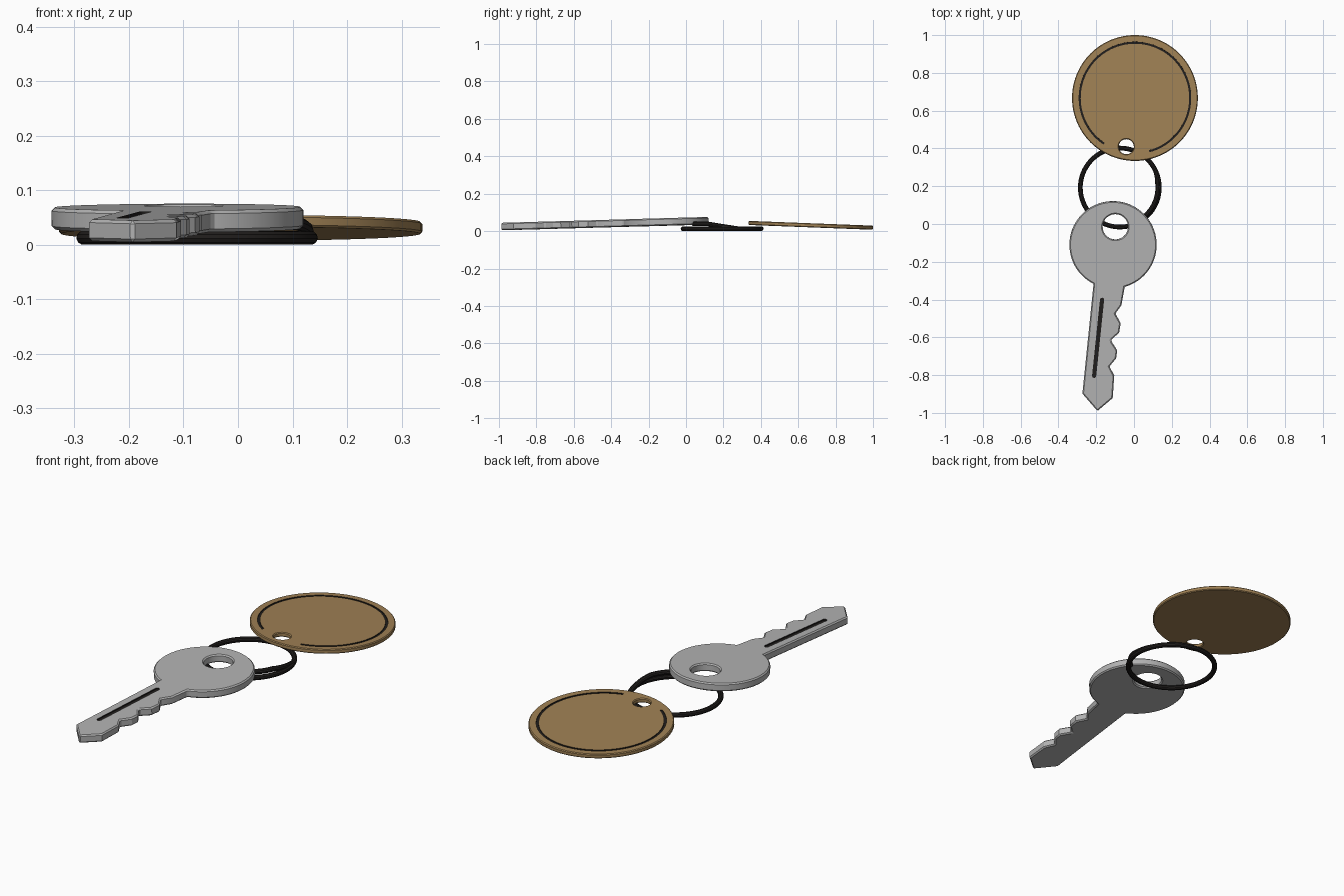
import bpy, bmesh
from math import sin, cos, radians, asin, pi
from mathutils import Matrix

if "Cube" in bpy.data.objects:
    bpy.data.objects.remove(bpy.data.objects["Cube"])


def material(name, colour, metallic=0.0):
    mat = bpy.data.materials.new(name)
    mat.use_nodes = True
    mat.diffuse_color = (*colour, 1)
    shader = mat.node_tree.nodes["Principled BSDF"]
    shader.inputs["Base Color"].default_value = (*colour, 1)
    shader.inputs["Metallic"].default_value = metallic
    shader.inputs["Roughness"].default_value = 0.5
    return mat


steel = material("steel", (0.45, 0.45, 0.45))
brass = material("brass", (0.35, 0.22, 0.09))
dark = material("dark", (0.015, 0.013, 0.012))


def arc(cx, cy, r, start, end, steps=64):
    angles = [radians(start + (end - start) * i / steps) for i in range(steps + 1)]
    return [(cx + r * cos(a), cy + r * sin(a)) for a in angles]


def circle(cx, cy, r, steps=64):
    return arc(cx, cy, r, 0, 360, steps)[:-1]


def plate(name, outline, bottom, top, mat, matrix):
    """Extrude a flat outline between two heights."""
    bm = bmesh.new()
    face = bm.faces.new([bm.verts.new((x, y, bottom)) for x, y in outline])
    ext = bmesh.ops.extrude_face_region(bm, geom=[face])
    verts = [v for v in ext["geom"] if isinstance(v, bmesh.types.BMVert)]
    bmesh.ops.translate(bm, vec=(0, 0, top - bottom), verts=verts)
    bmesh.ops.recalc_face_normals(bm, faces=bm.faces)
    mesh = bpy.data.meshes.new(name)
    bm.to_mesh(mesh)
    bm.free()
    mesh.materials.append(mat)
    obj = bpy.data.objects.new(name, mesh)
    bpy.context.collection.objects.link(obj)
    obj.matrix_world = matrix
    return obj


def activate(obj):
    bpy.ops.object.select_all(action="DESELECT")
    obj.select_set(True)
    bpy.context.view_layer.objects.active = obj


def cut(obj, outline, bottom, top, mat):
    cutter = plate("cutter", outline, bottom, top, mat, obj.matrix_world.copy())
    cutter.hide_render = True
    mod = obj.modifiers.new("cut", "BOOLEAN")
    mod.operation = "DIFFERENCE"
    mod.solver = "EXACT"
    mod.material_mode = "TRANSFER"
    mod.object = cutter
    activate(obj)
    bpy.ops.object.modifier_apply(modifier=mod.name)
    bpy.data.objects.remove(cutter)


def bevel(obj, width):
    mod = obj.modifiers.new("bevel", "BEVEL")
    mod.width = width
    mod.segments = 1
    mod.limit_method = "ANGLE"
    mod.angle_limit = radians(60)
    activate(obj)
    bpy.ops.object.modifier_apply(modifier=mod.name)


def smooth(obj):
    activate(obj)
    bpy.ops.object.shade_smooth_by_angle(angle=radians(30))


def placed(x, y, z, tilt, turn):
    return (Matrix.Translation((x, y, z)) @ Matrix.Rotation(radians(turn), 4, "Z")
            @ Matrix.Rotation(radians(tilt), 4, "X"))


# Key: round bow and toothed blade in one outline, then hole and groove
BOW, HALF, T = 0.231, 0.083, 0.02
side = asin(HALF / BOW) * 180 / pi
bow = arc(0, 0, BOW, -90 + side, 270 - side)
blade = [(-0.086, -0.80), (0.002, -0.884), (0.076, -0.808), (0.073, -0.69),
         (0.043, -0.643), (0.074, -0.597), (0.076, -0.555), (0.036, -0.504),
         (0.077, -0.46), (0.08, -0.409), (0.047, -0.362), (0.075, -0.314)]
key = plate("key", bow + blade, -T, T, steel, placed(-0.111, -0.11, 0.049, 1.6, -5.5))
cut(key, circle(0.003, 0.096, 0.067, 48), -0.1, 0.1, steel)
bevel(key, 0.006)
slot = arc(-0.03, -0.295, 0.011, 0, 180, 8) + arc(-0.033, -0.70, 0.011, 180, 360, 8)
cut(key, slot, T - 0.006, T + 0.02, dark)
smooth(key)

# Tag: brass disc with a hanging hole and an engraved border
T = 0.011
tag = plate("tag", circle(0, 0, 0.333, 96), -T, T, brass,
            placed(0.005, 0.667, 0.031, -2.2, 0))
cut(tag, circle(-0.046, -0.258, 0.04, 32), -0.1, 0.1, brass)
bevel(tag, 0.004)
border = arc(0, 0, 0.298, -75, 236, 96) + arc(0, 0, 0.287, 236, -75, 96)
cut(tag, border, T - 0.004, T + 0.02, dark)
smooth(tag)

# Split ring: a flat turn whose overlapping end climbs on the left side
WIRE, START, STEP_END, STOP = 0.0125, -50, 25, 385
curve = bpy.data.curves.new("split_ring", "CURVE")
curve.dimensions = "3D"
curve.bevel_depth = WIRE
curve.bevel_resolution = 3
curve.use_fill_caps = True
spline = curve.splines.new("POLY")
count = 110
spline.points.add(count - 1)
for i, point in enumerate(spline.points):
    deg = START + (STOP - START) * i / (count - 1)
    lift = max(0, (STEP_END - deg) / (STEP_END - START))
    r = 0.209 - 0.008 * min(1, lift * 4)
    point.co = (-0.075 + r * cos(radians(deg)), 0.193 + r * sin(radians(deg)),
                WIRE + 0.026 * min(1, lift * 1.6), 1)
curve.materials.append(dark)
ring = bpy.data.objects.new("split_ring", curve)
bpy.context.collection.objects.link(ring)
activate(ring)
bpy.ops.object.convert(target="MESH")
smooth(bpy.context.view_layer.objects.active)
